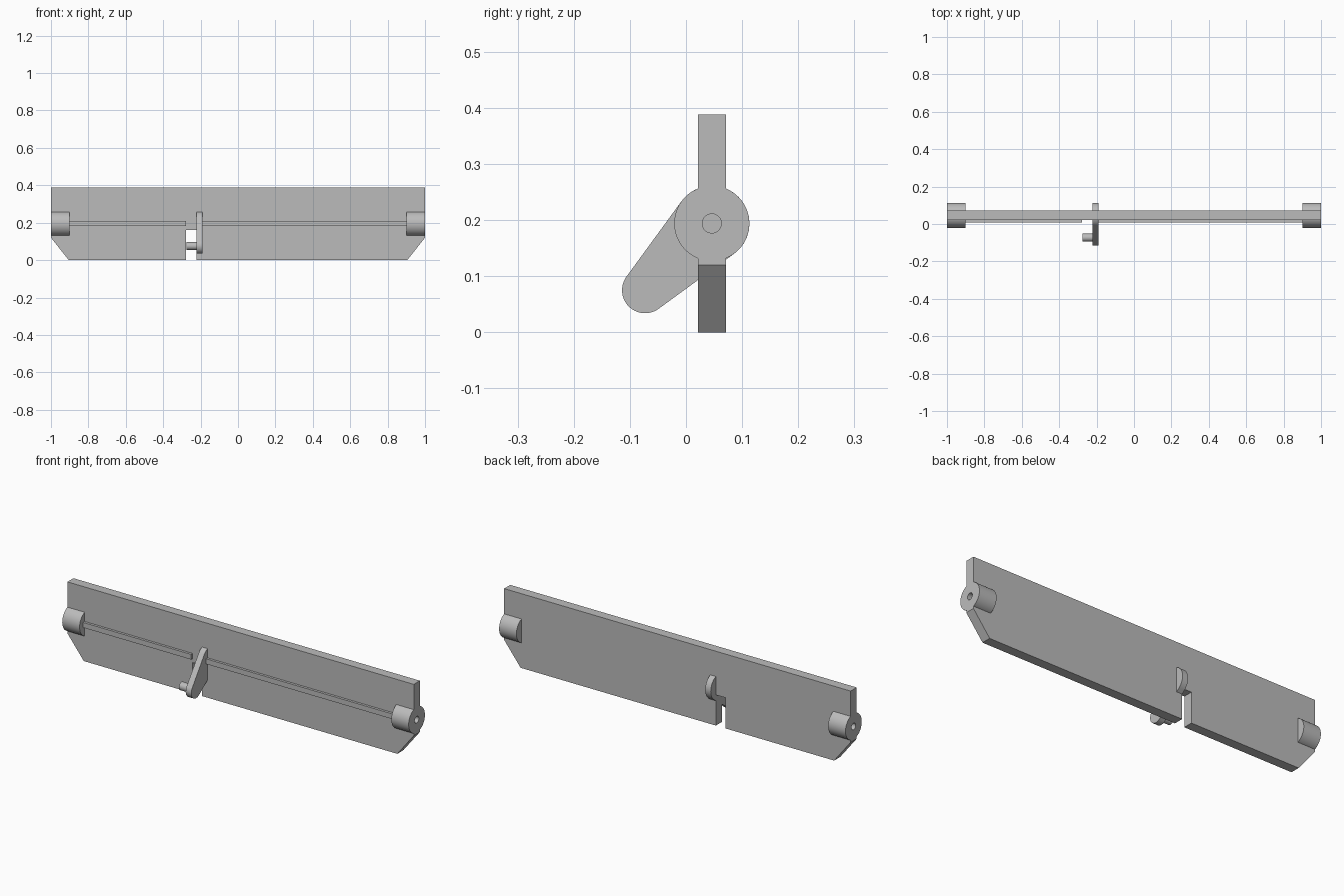
import bpy, bmesh, math
from mathutils import Vector

if "Cube" in bpy.data.objects:
    bpy.data.objects.remove(bpy.data.objects["Cube"], do_unlink=True)

grey = bpy.data.materials.new("plain grey")
grey.use_nodes = True
colour = (0.5, 0.5, 0.5, 1)
grey.diffuse_color = colour
grey.node_tree.nodes["Principled BSDF"].inputs["Base Color"].default_value = colour

AXIS = Vector((0.046, 0.194))      # pivot axis (y, z)
TIP = Vector((-0.073, 0.075))      # crank pin axis (y, z)
HUB_R, TIP_R = 0.067, 0.041
FRONT, BACK = 0.021, 0.071


def prism(name, points, offset):
    """Extrude a closed outline of 3D points along an offset."""
    bm = bmesh.new()
    face = bm.faces.new([bm.verts.new(p) for p in points])
    ext = bmesh.ops.extrude_face_region(bm, geom=[face])
    moved = [v for v in ext["geom"] if isinstance(v, bmesh.types.BMVert)]
    bmesh.ops.translate(bm, verts=moved, vec=offset)
    bmesh.ops.recalc_face_normals(bm, faces=bm.faces)
    mesh = bpy.data.meshes.new(name)
    bm.to_mesh(mesh)
    bm.free()
    mesh.materials.append(grey)
    obj = bpy.data.objects.new(name, mesh)
    bpy.context.collection.objects.link(obj)
    return obj


def side_prism(name, outline, x0, x1):
    return prism(name, [(x0, y, z) for y, z in outline], (x1 - x0, 0, 0))


def arc(centre, radius, start, end, steps):
    return [(centre.x + radius * math.cos(start + (end - start) * i / steps),
             centre.y + radius * math.sin(start + (end - start) * i / steps))
            for i in range(steps + 1)]


def rod(name, centre, radius, x0, x1):
    return side_prism(name, arc(centre, radius, 0, math.tau, 48)[:-1], x0, x1)


def combine(target, tool, operation):
    mod = target.modifiers.new(tool.name, "BOOLEAN")
    mod.operation, mod.solver, mod.object = operation, "EXACT", tool
    bpy.context.view_layer.objects.active = target
    bpy.ops.object.modifier_apply(modifier=mod.name)
    bpy.data.objects.remove(tool, do_unlink=True)


# Plate with cut lower corners and a notch beside the crank
outline = [(-1, 0.388), (-1, 0.12), (-0.905, 0), (-0.277, 0), (-0.277, 0.16),
           (-0.222, 0.16), (-0.222, 0), (0.905, 0), (1, 0.12), (1, 0.388)]
flap = prism("pivoting_flap", [(x, FRONT, z) for x, z in outline], (0, BACK - FRONT, 0))

# Front stiffening rib, broken at the crank
rib = [(0.008, 0.181), (0.04, 0.181), (0.04, 0.208), (0.008, 0.208)]
for name, x0, x1 in (("right_rib", -0.95, -0.277), ("left_rib", -0.2, 0.95)):
    combine(flap, side_prism(name, rib, x0, x1), "UNION")

# Pivot bosses at both ends
for side in (-1, 1):
    combine(flap, rod("boss", AXIS, HUB_R, side * 0.9, side), "UNION")

# Tapered crank arm and its pin
arm = TIP - AXIS
heading = math.atan2(arm.y, arm.x)
spread = math.acos((HUB_R - TIP_R) / arm.length)
profile = arc(AXIS, HUB_R, heading + spread, heading + math.tau - spread, 36)
profile += arc(TIP, TIP_R, heading - spread, heading + spread, 24)
combine(flap, side_prism("crank_arm", profile, -0.222, -0.19), "UNION")
combine(flap, rod("crank_pin", TIP, 0.021, -0.275, -0.21), "UNION")

# Blind pivot holes
for side in (-1, 1):
    combine(flap, rod("hole", AXIS, 0.017, side * 0.9, side * 1.1), "DIFFERENCE")

bpy.ops.object.select_all(action="DESELECT")
flap.select_set(True)
bpy.context.view_layer.objects.active = flap
bpy.ops.object.shade_smooth_by_angle(angle=math.radians(30))
